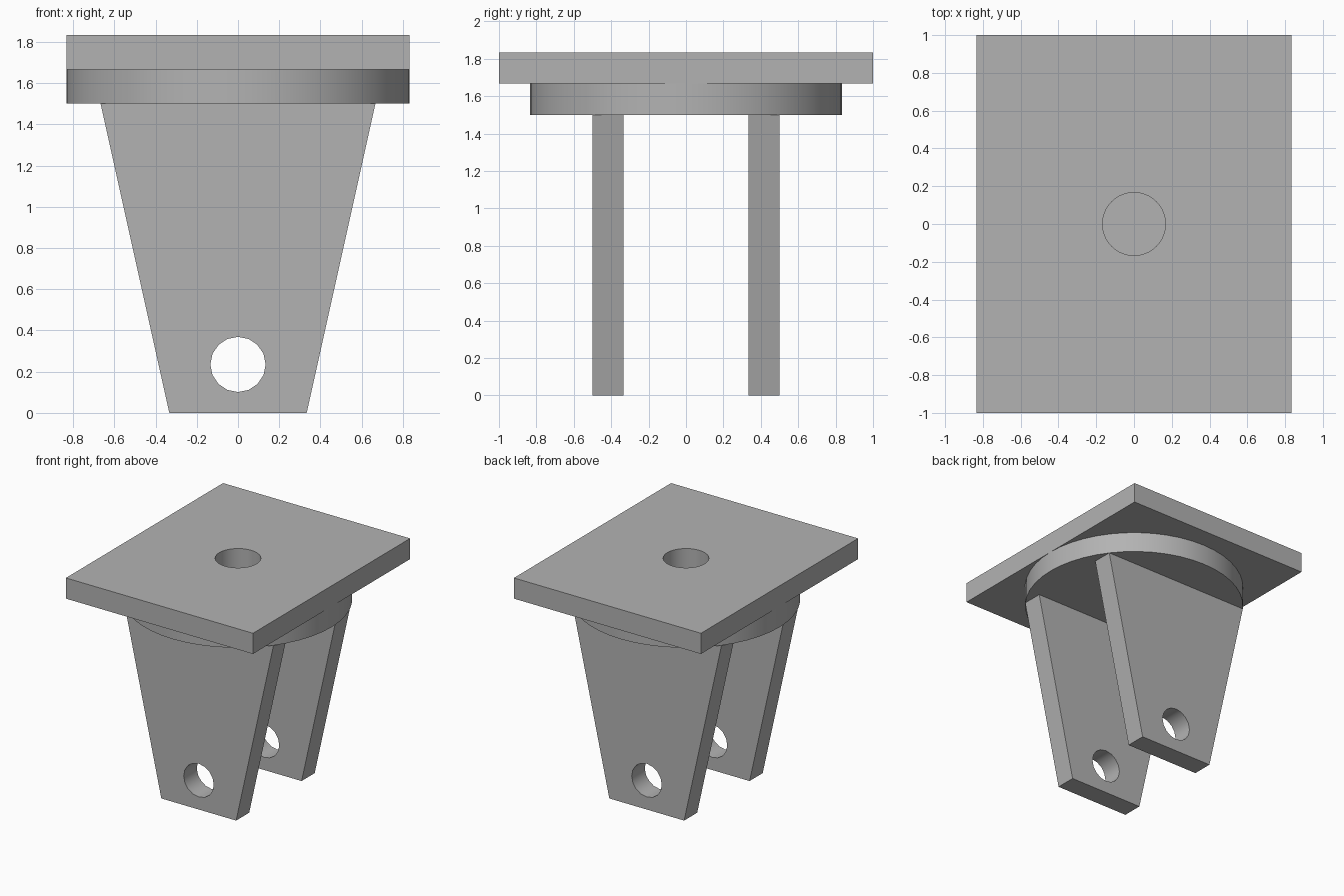
import bpy
import bmesh
from math import cos, sin, tau, pi, radians

old = bpy.data.objects.get("Cube")
if old:
    bpy.data.objects.remove(old, do_unlink=True)

T = 1 / 6  # thickness shared by every plate

grey = bpy.data.materials.new("plain grey")
grey.use_nodes = True
colour = (0.45, 0.45, 0.45, 1)
grey.diffuse_color = colour
grey.node_tree.nodes["Principled BSDF"].inputs["Base Color"].default_value = colour


def circle(radius, sides, cy=0):
    return [(radius * cos(tau * i / sides), cy + radius * sin(tau * i / sides))
            for i in range(sides)]


def plate(name, loops, location, upright=False):
    """Extrude an outline, with any further loops cut as holes."""
    curve = bpy.data.curves.new(name, "CURVE")
    curve.dimensions = "2D"
    curve.fill_mode = "BOTH"
    curve.extrude = T / 2
    for loop in loops:
        spline = curve.splines.new("POLY")
        spline.points.add(len(loop) - 1)
        for point, (x, y) in zip(spline.points, loop):
            point.co = (x, y, 0, 1)
        spline.use_cyclic_u = True
    temp = bpy.data.objects.new(name + " outline", curve)
    bpy.context.collection.objects.link(temp)
    bpy.context.view_layer.update()
    mesh = bpy.data.meshes.new_from_object(
        temp.evaluated_get(bpy.context.evaluated_depsgraph_get()))
    bpy.data.objects.remove(temp, do_unlink=True)

    bm = bmesh.new()
    bm.from_mesh(mesh)
    bmesh.ops.remove_doubles(bm, verts=bm.verts, dist=0.0001)
    bmesh.ops.recalc_face_normals(bm, faces=bm.faces)
    bm.to_mesh(mesh)
    bm.free()
    mesh.name = name
    mesh.materials.clear()
    mesh.materials.append(grey)

    obj = bpy.data.objects.new(name, mesh)
    bpy.context.collection.objects.link(obj)
    obj.location = location
    if upright:
        obj.rotation_euler.x = pi / 2
    bpy.ops.object.select_all(action="DESELECT")
    obj.select_set(True)
    bpy.context.view_layer.objects.active = obj
    bpy.ops.object.shade_smooth_by_angle(angle=radians(30))
    return obj


# Rectangular mounting plate with a centre hole, closed below by the disc
w = 5 * T
plate("top_plate", [[(-w, -1), (w, -1), (w, 1), (-w, 1)], circle(T, 48)],
      (0, 0, 10.5 * T))
plate("swivel_disc", [circle(w, 48)], (0, 0, 9.5 * T))

# Two tapered fork legs with axle holes
taper = [(-2 * T, 0), (2 * T, 0), (4 * T, 9 * T), (-4 * T, 9 * T)]
for name, side in (("front_leg", -1), ("back_leg", 1)):
    plate(name, [taper, circle(0.134, 16, 0.235)], (0, side * 2.5 * T, 0), True)
